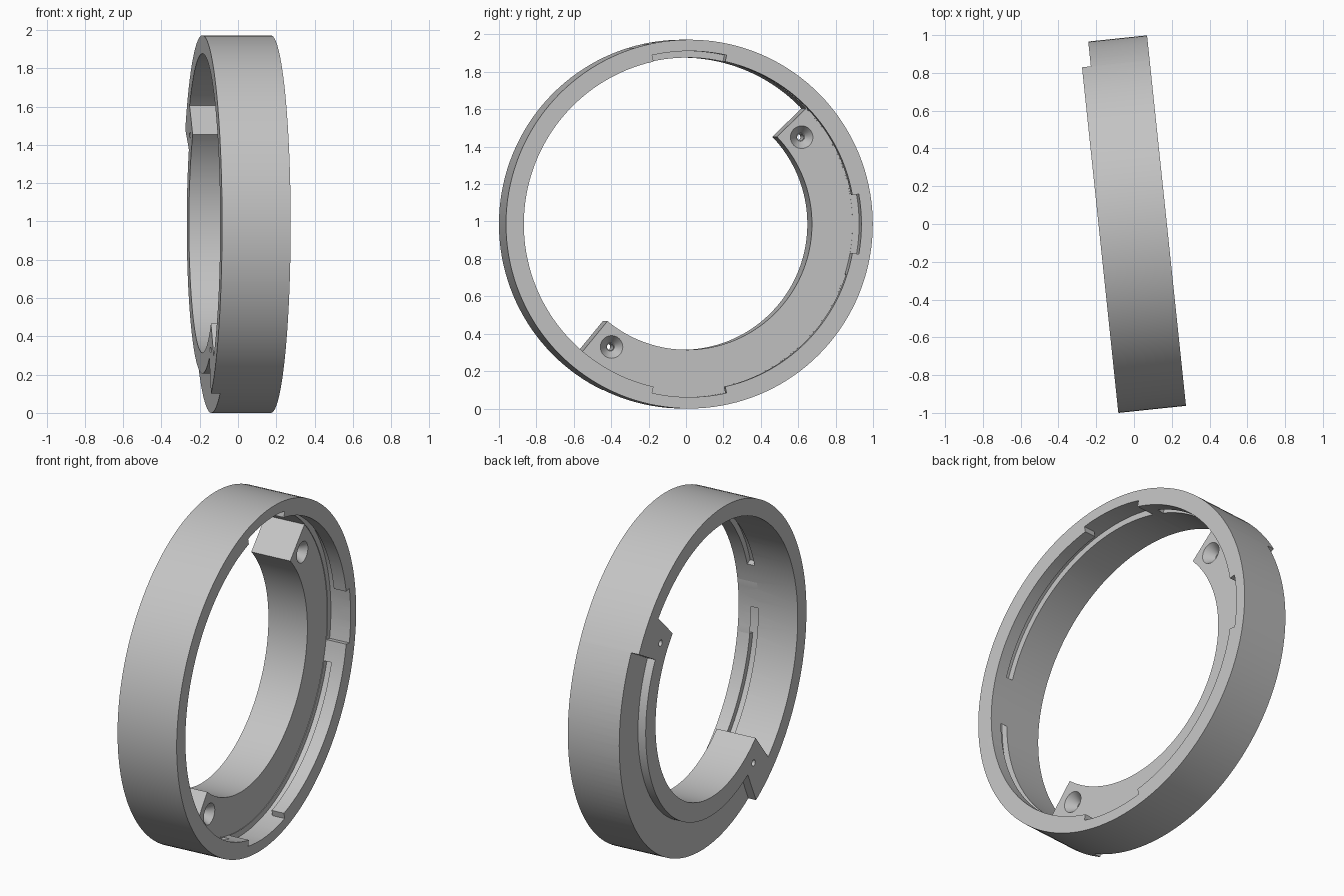
import bpy, bmesh
from math import radians, cos, sin
from mathutils import Matrix, Vector

cube = bpy.data.objects.get("Cube")
if cube:
    bpy.data.objects.remove(cube, do_unlink=True)

STEP = 2.5              # degrees per facet
R_OUT, R_IN, R_SLOT, R_FLANGE = 0.986, 0.89, 0.925, 0.672
BACK, FRONT, FLANGE_FRONT, SLOT_FLOOR = -0.187, 0.173, 0.05, 0.053


def add_object(name, bm):
    bmesh.ops.recalc_face_normals(bm, faces=bm.faces)
    mesh = bpy.data.meshes.new(name)
    bm.to_mesh(mesh)
    bm.free()
    obj = bpy.data.objects.new(name, mesh)
    bpy.context.collection.objects.link(obj)
    return obj


def sector(name, r0, r1, x0, x1, start=0, end=360):
    """Rectangular section swept about the x axis between two angles."""
    bm = bmesh.new()
    full = end - start >= 360
    n = round((end - start) / STEP)
    rings = []
    for i in range(n if full else n + 1):
        a = radians(start + (end - start) * i / n)
        rings.append([bm.verts.new((x, r * cos(a), r * sin(a)))
                      for x, r in ((x0, r0), (x1, r0), (x1, r1), (x0, r1))])
    for i in range(n):
        p, q = rings[i], rings[(i + 1) % len(rings)]
        for k in range(4):
            m = (k + 1) % 4
            bm.faces.new((p[k], p[m], q[m], q[k]))
    if not full:
        bm.faces.new(rings[0])
        bm.faces.new(rings[-1])
    return add_object(name, bm)


def cone(name, r0, r1, x0, x1, radius, angle):
    """Cone or cylinder along the x axis at a polar position."""
    bm = bmesh.new()
    a = radians(angle)
    place = Vector(((x0 + x1) / 2, radius * cos(a), radius * sin(a)))
    bmesh.ops.create_cone(bm, cap_ends=True, segments=32, radius1=r0, radius2=r1,
                          depth=x1 - x0,
                          matrix=Matrix.Translation(place) @ Matrix.Rotation(radians(90), 4, 'Y'))
    return add_object(name, bm)


def combine(target, tool, operation='DIFFERENCE'):
    tool.hide_render = True
    mod = target.modifiers.new("shape", 'BOOLEAN')
    mod.object, mod.operation, mod.solver = tool, operation, 'EXACT'
    bpy.context.view_layer.update()
    result = bpy.data.meshes.new_from_object(
        target.evaluated_get(bpy.context.evaluated_depsgraph_get()))
    target.modifiers.clear()
    target.data = result
    bpy.data.objects.remove(tool, do_unlink=True)


# Outer ring with the half flange joined inside it
ring = sector("mounting_ring", R_IN, R_OUT, BACK, FRONT)
combine(ring, sector("flange", R_FLANGE, 0.94, BACK, FLANGE_FRONT, -129.5, 44), 'UNION')

# Shallow step around the outside of the back
combine(ring, sector("back_step", 0.78, 1.1, -0.3, -0.14, -116, 30))

# Four entry notches, each leading into a locking groove behind the lip
for centre, half in ((0, 10), (90, 12.5), (180, 10), (270, 12.5)):
    combine(ring, sector("notch", 0.8, R_SLOT, SLOT_FLOOR, 0.3, centre - half, centre + half))
    combine(ring, sector("groove", 0.8, R_SLOT, SLOT_FLOOR, 0.098, centre, centre + 72.5))

# Countersunk screw holes near the flange ends
for angle in (37, -121.7):
    combine(ring, cone("countersink", 0.022, 0.067, -0.01, 0.06, 0.772, angle))
    combine(ring, cone("screw_hole", 0.018, 0.018, -0.3, 0.2, 0.772, angle))

# Plain grey finish
grey = bpy.data.materials.new("light_grey")
grey.use_nodes = True
colour = (0.55, 0.55, 0.55, 1)
grey.diffuse_color = colour
grey.node_tree.nodes["Principled BSDF"].inputs["Base Color"].default_value = colour
ring.data.materials.clear()
ring.data.materials.append(grey)

# Stand the ring up, turned slightly about the vertical
ring.rotation_euler.z = radians(6)
ring.location.z = R_OUT
bpy.ops.object.select_all(action='DESELECT')
ring.select_set(True)
bpy.context.view_layer.objects.active = ring
bpy.ops.object.shade_smooth_by_angle(angle=radians(25))
